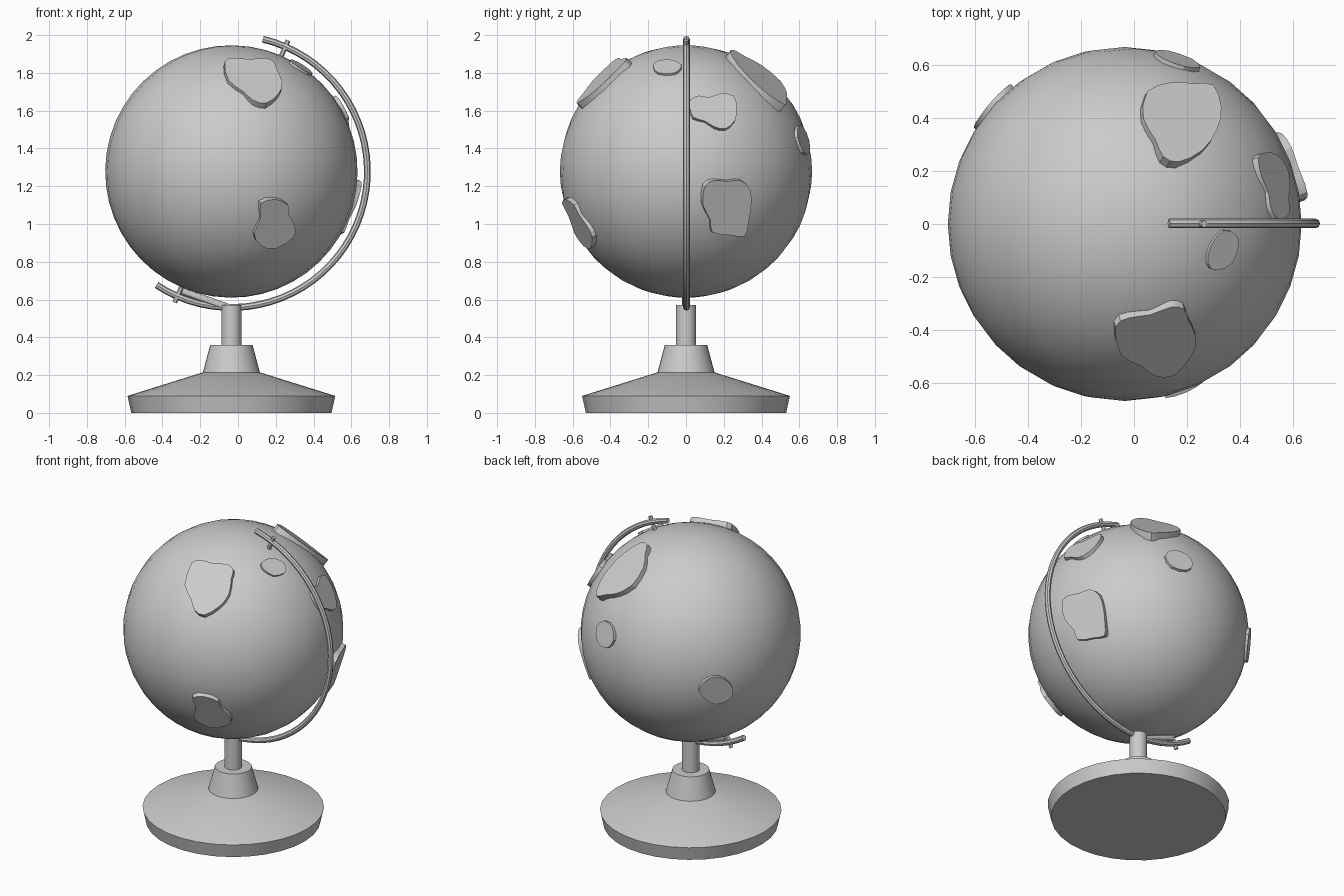
import bpy, bmesh, math
from mathutils import Vector, Matrix

if "Cube" in bpy.data.objects:
    bpy.data.objects.remove(bpy.data.objects["Cube"])

C = Vector((-0.035, 0, 1.278))      # globe centre
R = 0.668
TILT = math.radians(23.4)
AXIS = Vector((math.sin(TILT), 0, math.cos(TILT)))


def finish(name, bm, smooth=True):
    bmesh.ops.recalc_face_normals(bm, faces=bm.faces)
    me = bpy.data.meshes.new(name)
    bm.to_mesh(me)
    bm.free()
    ob = bpy.data.objects.new(name, me)
    bpy.context.collection.objects.link(ob)
    if smooth:
        bpy.ops.object.select_all(action='DESELECT')
        ob.select_set(True)
        bpy.context.view_layer.objects.active = ob
        bpy.ops.object.shade_smooth_by_angle(angle=math.radians(30))
    return ob


def lathe(name, profile, segs=32):
    bm = bmesh.new()
    rings = [[bm.verts.new((C.x + r * math.cos(2 * math.pi * i / segs),
                            r * math.sin(2 * math.pi * i / segs), z))
              for i in range(segs)] for r, z in profile]
    for a, b in zip(rings, rings[1:]):
        for i in range(segs):
            j = (i + 1) % segs
            bm.faces.new((a[i], a[j], b[j], b[i]))
    bm.faces.new(rings[0])
    bm.faces.new(rings[-1])
    return finish(name, bm)


def rod(name, a, b, r, segs=12):
    a, b = Vector(a), Vector(b)
    d = b - a
    m = Matrix.Translation((a + b) / 2) @ d.to_track_quat('Z', 'Y').to_matrix().to_4x4()
    bm = bmesh.new()
    bmesh.ops.create_cone(bm, cap_ends=True, segments=segs, radius1=r, radius2=r,
                          depth=d.length, matrix=m)
    return finish(name, bm)


def patch(name, centre, drop, outline, top=0.676, depth=0.05):
    """Flat raised plate; outline is drawn in the view that drops one axis."""
    n = (Vector(centre) - C).normalized()
    keep = [k for k in range(3) if k != drop]
    pts = [Vector(p) for p in outline]
    k = len(pts)
    fine = []
    for i in range(k):              # round the outline once
        p0, p1, p2, p3 = pts[i - 1], pts[i], pts[(i + 1) % k], pts[(i + 2) % k]
        fine += [p1, (9 * (p1 + p2) - p0 - p3) / 16]
    bm = bmesh.new()
    upper = []
    for p in fine:
        v = Vector((0, 0, 0))
        v[keep[0]] = p.x - C[keep[0]]
        v[keep[1]] = p.y - C[keep[1]]
        v[drop] = (top - n.dot(v)) / n[drop]
        upper.append(bm.verts.new(v + C))
    lower = [bm.verts.new(v.co - n * depth) for v in upper]
    bm.faces.new(upper)
    bm.faces.new(lower)
    for i in range(len(upper)):
        j = (i + 1) % len(upper)
        bm.faces.new((upper[i], upper[j], lower[j], lower[i]))
    return finish(name, bm)


# globe, turned onto its tilted axis
bm = bmesh.new()
bmesh.ops.create_uvsphere(bm, u_segments=32, v_segments=24, radius=R,
                          matrix=Matrix.Translation(C) @ Matrix.Rotation(TILT, 4, 'Y'))
finish("globe", bm)

# stand: foot, collar and post
lathe("foot", [(0.53, 0), (0.55, 0.09), (0.15, 0.215)])
lathe("collar", [(0.152, 0.21), (0.112, 0.36)])
lathe("post", [(0.053, 0.35), (0.053, 0.57)], 24)

# curved arm carrying the globe
cu = bpy.data.curves.new("arm_path", 'CURVE')
cu.dimensions = '3D'
cu.bevel_depth = 0.018
cu.bevel_resolution = 2
cu.use_fill_caps = True
sp = cu.splines.new('POLY')
N = 40
sp.points.add(N)
for i in range(N + 1):
    t = math.radians(-123.4 + 200 * i / N)
    sp.points[i].co = (C.x + 0.72 * math.cos(t), 0.002, C.z + 0.72 * math.sin(t), 1)
tmp = bpy.data.objects.new("arm_path", cu)
bpy.context.collection.objects.link(tmp)
bm = bmesh.new()
bm.from_mesh(tmp.to_mesh())
tmp.to_mesh_clear()
bpy.data.objects.remove(tmp)
bmesh.ops.remove_doubles(bm, verts=bm.verts, dist=0.0001)
finish("arm", bm)

# axis pins and brace from the post
for name, s in (("top_pin", 1), ("bottom_pin", -1)):
    rod(name, C + AXIS * s * 0.64, C + AXIS * s * 0.756, 0.013)
rod("brace", (-0.295, 0, 0.645), (-0.04, 0, 0.553), 0.02)

# raised land patches (drop 0 = side outline, 1 = front outline, 2 = top outline)
patch("land_front_upper", (0.08, -0.45, 1.768), 1,
      [(-0.07, 1.86), (-0.02, 1.88), (0.06, 1.872), (0.14, 1.88), (0.19, 1.86), (0.205, 1.82),
       (0.235, 1.75), (0.215, 1.69), (0.15, 1.64), (0.08, 1.655), (0.03, 1.70), (-0.05, 1.76)])
patch("land_front_lower", (0.19, -0.562, 0.998), 1,
      [(0.12, 1.11), (0.2, 1.13), (0.265, 1.10), (0.27, 1.05), (0.30, 0.99),
       (0.295, 0.93), (0.2, 0.87), (0.12, 0.885), (0.085, 0.95), (0.12, 1.03)])
patch("land_right_upper", (0.53, 0.14, 1.603), 0,
      [(0.02, 1.62), (0.025, 1.66), (0.07, 1.68), (0.12, 1.67), (0.18, 1.69), (0.25, 1.68),
       (0.27, 1.62), (0.26, 1.55), (0.21, 1.505), (0.15, 1.515), (0.10, 1.545), (0.04, 1.565)])
patch("land_right_lower", (0.565, 0.22, 1.088), 0,
      [(0.10, 1.2), (0.15, 1.23), (0.22, 1.225), (0.29, 1.23), (0.34, 1.18), (0.345, 1.09),
       (0.33, 1.0), (0.31, 0.935), (0.24, 0.94), (0.14, 0.955), (0.13, 1.02), (0.09, 1.1)])
patch("land_back_upper", (0.18, 0.385, 1.778), 2,
      [(0.05, 0.5), (0.14, 0.535), (0.23, 0.53), (0.30, 0.525), (0.33, 0.44), (0.315, 0.36),
       (0.26, 0.28), (0.17, 0.235), (0.11, 0.255), (0.08, 0.32), (0.035, 0.4)])
patch("island_top", (0.34, -0.1, 1.821), 2,
      [(0.28, -0.15), (0.29, -0.08), (0.34, -0.025), (0.385, -0.04),
       (0.395, -0.08), (0.37, -0.15), (0.31, -0.175)])
patch("island_back", (0.165, 0.605, 1.445), 1,
      [(0.08, 1.44), (0.11, 1.51), (0.19, 1.52), (0.25, 1.46), (0.22, 1.38), (0.13, 1.375)])
patch("land_left", (-0.53, 0.44, 1.19), 1,
      [(-0.605, 1.19), (-0.58, 1.26), (-0.535, 1.29), (-0.49, 1.26), (-0.465, 1.20),
       (-0.49, 1.13), (-0.53, 1.09), (-0.59, 1.12)])
